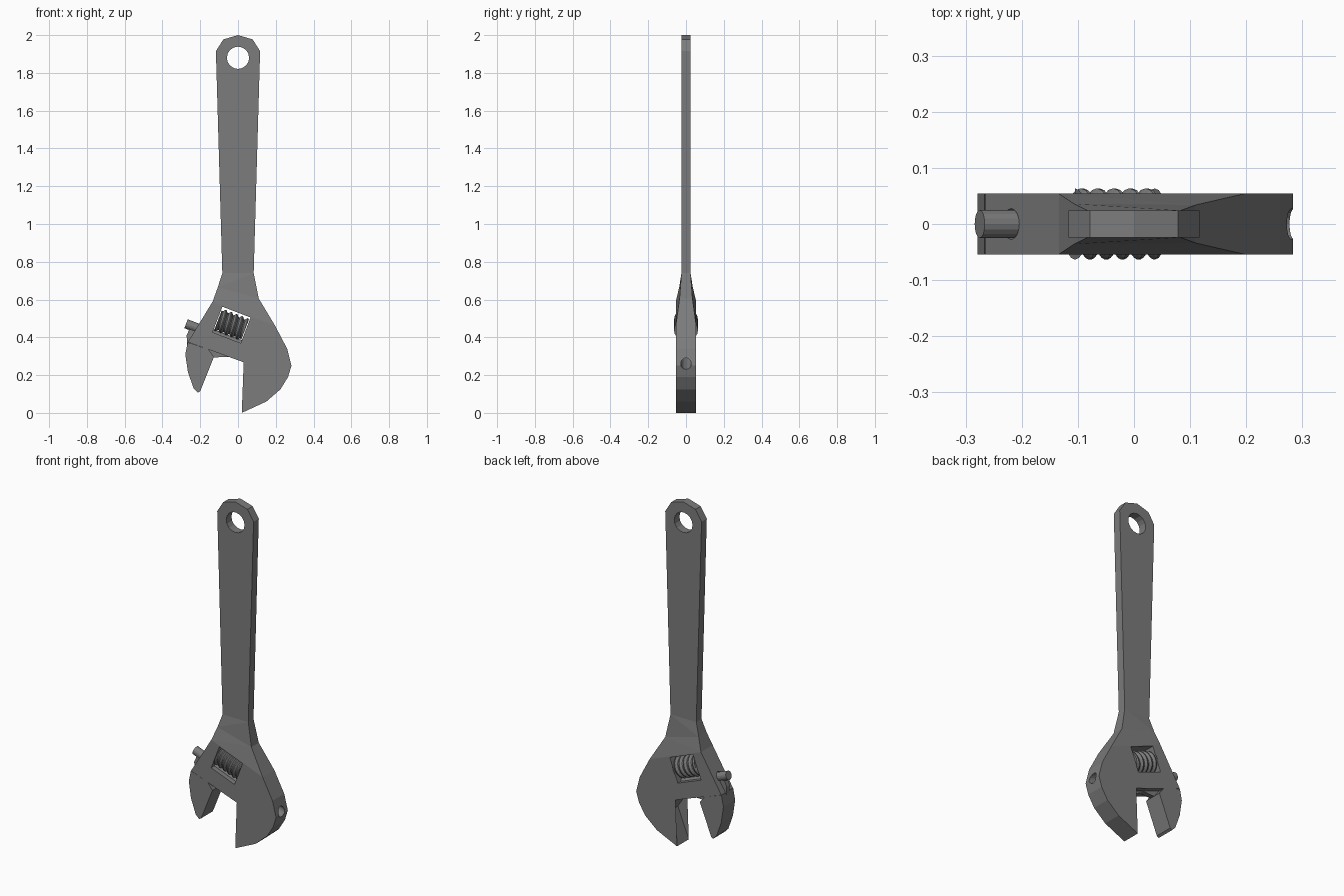
import bpy, bmesh, math
from mathutils import Vector, Matrix

if "Cube" in bpy.data.objects:
    bpy.data.objects.remove(bpy.data.objects["Cube"])

steel = bpy.data.materials.new("grey_steel")
steel.diffuse_color = (0.2, 0.2, 0.2, 1)
steel.use_nodes = True
steel.node_tree.nodes["Principled BSDF"].inputs["Base Color"].default_value = steel.diffuse_color

ANG = math.radians(21)
D = Vector((math.cos(ANG), 0, -math.sin(ANG)))   # jaw sliding direction
N = Vector((math.sin(ANG), 0, math.cos(ANG)))    # across it, towards the handle
ROD_START = Vector((-0.275, 0, 0.472))
WINDOW = Vector((-0.034, 0, 0.466))


def finish(name, bm):
    bmesh.ops.recalc_face_normals(bm, faces=bm.faces[:])
    me = bpy.data.meshes.new(name)
    bm.to_mesh(me)
    bm.free()
    me.materials.append(steel)
    ob = bpy.data.objects.new(name, me)
    bpy.context.collection.objects.link(ob)
    return ob


def plate(name, pts, half, groups=None):
    """Two-sided plate from an x-z outline; a third value overrides half thickness."""
    bm = bmesh.new()
    sides = [[bm.verts.new((p[0], s * (p[2] if len(p) > 2 else half), p[1])) for p in pts]
             for s in (-1, 1)]
    for side in sides:
        for g in groups or [range(len(pts))]:
            bm.faces.new([side[i] for i in g])
    caps = bm.faces[:]
    for i in range(len(pts)):
        j = (i + 1) % len(pts)
        bm.faces.new((sides[0][i], sides[0][j], sides[1][j], sides[1][i]))
    bmesh.ops.triangulate(bm, faces=caps)
    return finish(name, bm)


def rod(name, start, direction, length, radius, segs):
    bm = bmesh.new()
    q = direction.to_track_quat('Z', 'Y').to_matrix().to_4x4()
    m = Matrix.Translation(start + direction * length / 2) @ q
    bmesh.ops.create_cone(bm, cap_ends=True, segments=segs, radius1=radius,
                          radius2=radius, depth=length, matrix=m)
    return finish(name, bm)


def cut(target, cutter):
    cutter.hide_render = True
    mod = target.modifiers.new("cut", 'BOOLEAN')
    mod.operation = 'DIFFERENCE'
    mod.solver = 'EXACT'
    mod.object = cutter
    bpy.context.view_layer.objects.active = target
    bpy.ops.object.modifier_apply(modifier=mod.name)
    bpy.data.objects.remove(cutter)


# handle and fixed jaw in one forging: thin handle, thick head, sloped shoulder
T, H = 0.024, 0.054
outline = [(0, 2, T), (.078, 1.977, T), (.117, 1.915, T), (.083, .74, T),
           (.11, .605, .034), (.197, .46), (.26, .34), (.283, .25), (.265, .19),
           (.225, .125), (.15, .06), (.02, 0), (.09, .175), (.03, .268),
           (-.265, .375), (-.134, .59), (-.107, .665, .036), (-.083, .74, T),
           (-.117, 1.915, T), (-.078, 1.977, T)]
body = plate("handle_and_fixed_jaw", outline, H,
             [(17, 18, 19, 0, 1, 2, 3), (3, 4, 16, 17), (4, 15, 16), (4, 5, 15),
              range(5, 16)])

# hanging hole
cut(body, rod("hole_cutter", Vector((0, -.2, 1.88)), Vector((0, 1, 0)), .4, .059, 16))
# window for the adjusting screw
corners = [WINDOW + D * a * .08 + N * b * .0725
           for a, b in ((-1, -1), (1, -1), (1, 1), (-1, 1))]
cut(body, plate("window_cutter", [(c.x, c.z) for c in corners], .2))
# round channel and narrow slot for the sliding jaw
cut(body, rod("channel_cutter", ROD_START - D * .1, D, .85, .0275, 16))
cut(body, plate("slot_cutter", [(-.4, .519), (-.4, .3), (.028, .2), (.028, .355)], .016))

# sliding jaw: tapered jaw, thin web and guide rod
plate("sliding_jaw", [(-.266, .374), (-.279, .31), (-.265, .215), (-.235, .13),
                      (-.213, .107), (-.2, .115), (-.127, .297), (-.157, .336)], H)
plate("jaw_web", [(-.25, .46), (-.272, .41), (-.268, .34), (-.2, .29), (-.127, .297),
                  (-.05, .297), (.01, .33), (.01, .36)], .0145)
rod("jaw_guide_rod", ROD_START, D, .31, .025, 16)

# adjusting screw: helical ridges wrapped round a core
SEG, PITCH, LENGTH = 20, .031, .152
radii = (.051, .058, .0635, .0635, .058, .051)
K = len(radii)
bm = bmesh.new()
rows = K * 7
start = WINDOW - D * LENGTH / 2
cols = []
for j in range(SEG):
    a = 2 * math.pi * j / SEG
    out = Vector((0, 1, 0)) * math.cos(a) + N * math.sin(a)
    col = []
    for i in range(rows):
        s = (i / K + j / SEG - 1) * PITCH
        s = min(max(s, 0), LENGTH)
        col.append(bm.verts.new(start + D * s + out * radii[i % K]))
    cols.append(col)
for j in range(SEG):
    nxt = cols[(j + 1) % SEG]
    off = K if j == SEG - 1 else 0
    for i in range(rows - 1 - off):
        bm.faces.new((cols[j][i], cols[j][i + 1], nxt[i + 1 + off], nxt[i + off]))
bmesh.ops.dissolve_degenerate(bm, dist=1e-5, edges=bm.edges[:])
finish("adjusting_screw", bm)
rod("adjusting_screw_core", start, D, LENGTH, .0515, SEG)
